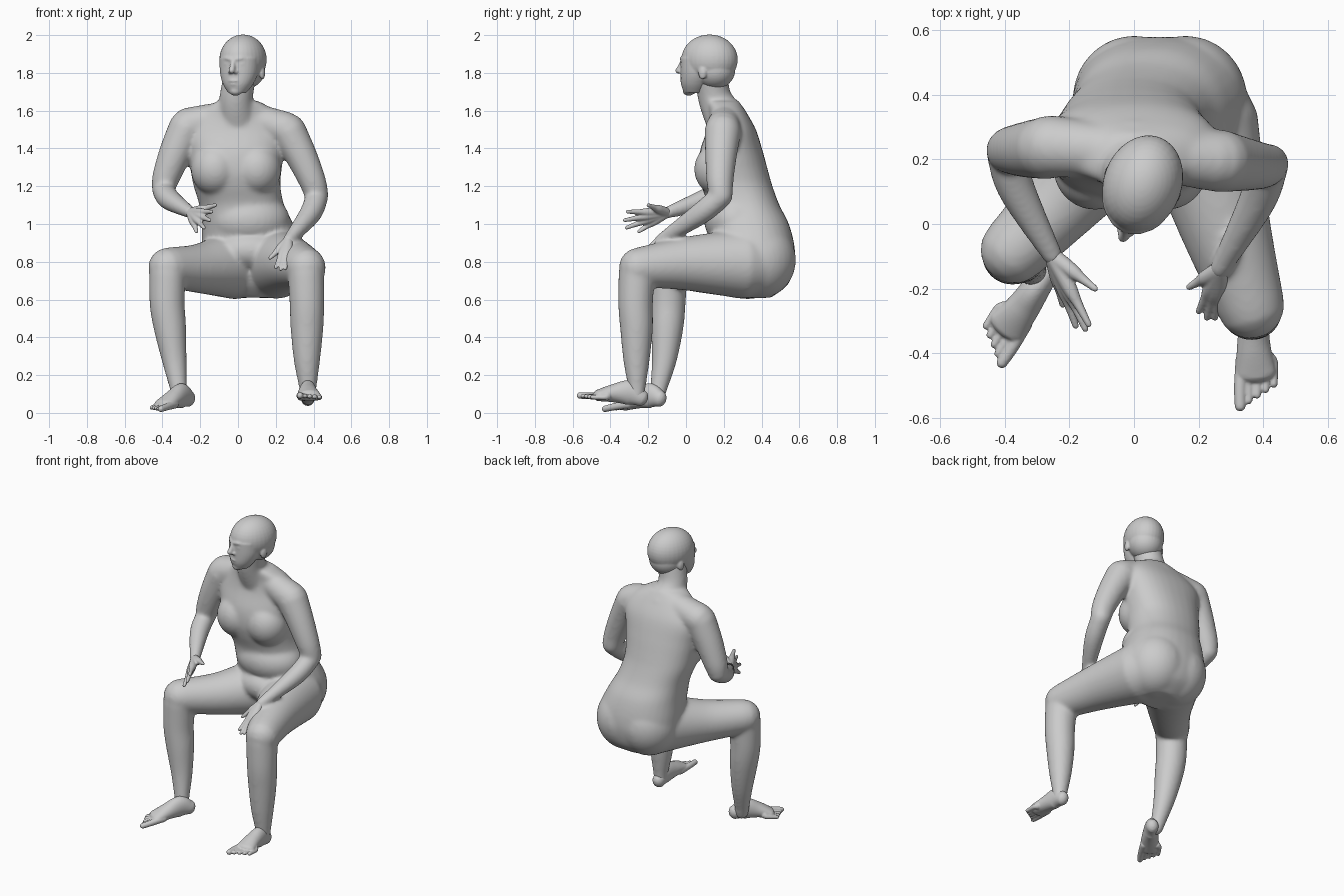
import bpy
import bmesh
import math
from mathutils import Matrix, Vector

STEPS = 6      # spline samples between stations
SEGMENTS = 32  # corners of each cross-section

default_cube = bpy.data.objects.get("Cube")
if default_cube:
    bpy.data.objects.remove(default_cube, do_unlink=True)

skin = bpy.data.materials.new("plain_grey")
skin.use_nodes = True
skin.diffuse_color = (0.6, 0.6, 0.6, 1.0)
skin.node_tree.nodes["Principled BSDF"].inputs["Base Color"].default_value = skin.diffuse_color


def spline(stations):
    """Smoothly interpolate stations of (x, y, z, width, depth)."""
    samples = []
    last = len(stations) - 1
    for i in range(last):
        a, b, c, d = (stations[min(max(i + k, 0), last)] for k in (-1, 0, 1, 2))
        for step in range(STEPS):
            t = step / STEPS
            samples.append([
                q + t * ((r - p) + t * ((2 * p - 5 * q + 4 * r - s) + t * (3 * (q - r) + s - p))) / 2
                for p, q, r, s in zip(a, b, c, d)])
    samples.append(list(stations[last]))
    return samples


def loft(bm, stations, side=(1, 0, 0), level=False, power=1.0):
    """Skin rings along a path; rounded ends unless level; power below 1 makes rings boxier."""
    samples = spline([tuple(s) if len(s) == 5 else (*s, s[3]) for s in stations])
    centres = [Vector(s[:3]) for s in samples]
    last = len(samples) - 1
    rings = []
    for i, sample in enumerate(samples):
        tangent = Vector((0, 0, 1))
        if not level:
            tangent = (centres[min(i + 1, last)] - centres[max(i - 1, 0)]).normalized()
        rings.append((centres[i], tangent, sample[3], sample[4]))
    if not level:
        def dome(ring, sign):
            centre, tangent, width, depth = ring
            caps = []
            for angle in (math.radians(a) for a in (25, 50, 75)):
                offset = tangent * sign * min(width, depth) * math.sin(angle)
                shrink = math.cos(angle)
                caps.append((centre + offset, tangent, width * shrink, depth * shrink))
            return caps
        rings = dome(rings[0], -1)[::-1] + rings + dome(rings[-1], 1)

    def swell(value):
        return math.copysign(abs(value) ** power, value)

    loops = []
    for centre, tangent, width, depth in rings:
        across = Vector(side)
        across = (across - tangent * across.dot(tangent)).normalized()
        out = tangent.cross(across)
        angles = [math.tau * k / SEGMENTS for k in range(SEGMENTS)]
        loops.append([bm.verts.new(centre + across * width * swell(math.cos(a))
                                   + out * depth * swell(math.sin(a))) for a in angles])
    for low, high in zip(loops, loops[1:]):
        for k in range(SEGMENTS):
            n = (k + 1) % SEGMENTS
            bm.faces.new((low[k], low[n], high[n], high[k]))
    bm.faces.new(loops[0][::-1])
    bm.faces.new(loops[-1])


def ellipsoid(bm, centre, radii):
    matrix = Matrix.Translation(centre) @ Matrix.Diagonal((*radii, 1))
    bmesh.ops.create_uvsphere(bm, u_segments=32, v_segments=20, radius=1, matrix=matrix)


def finish(bm, name, voxel, rounds):
    """Fuse the overlapping pieces into one soft skin."""
    bmesh.ops.recalc_face_normals(bm, faces=bm.faces)
    mesh = bpy.data.meshes.new(name)
    bm.to_mesh(mesh)
    bm.free()
    obj = bpy.data.objects.new(name, mesh)
    bpy.context.collection.objects.link(obj)
    mesh.materials.append(skin)
    fuse = obj.modifiers.new("fuse", 'REMESH')
    fuse.mode = 'VOXEL'
    fuse.voxel_size = voxel
    fuse.use_smooth_shade = True
    soften = obj.modifiers.new("soften", 'SMOOTH')
    soften.factor = 0.5
    soften.iterations = rounds


# Torso, from seat to collar
body = bmesh.new()
loft(body, [
    (0.09, 0.35, 0.61, 0.12, 0.10),
    (0.09, 0.36, 0.68, 0.22, 0.18),
    (0.08, 0.36, 0.78, 0.265, 0.215),
    (0.075, 0.355, 0.88, 0.267, 0.22),
    (0.05, 0.33, 1.00, 0.243, 0.215),
    (0.02, 0.305, 1.10, 0.225, 0.19),
    (-0.005, 0.27, 1.20, 0.23, 0.188),
    (-0.01, 0.25, 1.28, 0.24, 0.185),
    (-0.01, 0.24, 1.38, 0.255, 0.168),
    (-0.01, 0.24, 1.50, 0.27, 0.13),
    (0.0, 0.22, 1.59, 0.21, 0.1),
    (0.0, 0.19, 1.65, 0.11, 0.09)], level=True, power=0.88)
loft(body, [(-0.26, 0.24, 1.52, 0.097), (0, 0.22, 1.57, 0.08), (0.25, 0.195, 1.50, 0.095)],
     side=(0, 1, 0))
loft(body, [(0, 0.22, 1.54, 0.115), (-0.01, 0.155, 1.66, 0.09), (0.01, 0.135, 1.78, 0.087)])

# Chest, seat, belly and lap
for x in (-0.12, 0.1):
    ellipsoid(body, (x, 0.175, 1.29), (0.13, 0.132, 0.14))
for x in (0, 0.16):
    ellipsoid(body, (x, 0.385, 0.81), (0.19, 0.197, 0.205))
ellipsoid(body, (0.055, 0.26, 1.02), (0.22, 0.165, 0.15))
ellipsoid(body, (0.07, 0.22, 0.86), (0.2, 0.14, 0.11))

# Right arm
loft(body, [(-0.27, 0.235, 1.51, 0.097), (-0.33, 0.23, 1.38, 0.087),
            (-0.38, 0.228, 1.25, 0.074), (-0.395, 0.225, 1.19, 0.063)])
loft(body, [(-0.395, 0.215, 1.18, 0.06), (-0.362, 0.105, 1.13, 0.058), (-0.25, -0.1, 1.06, 0.032)])

# Left arm
loft(body, [(0.265, 0.195, 1.49, 0.097), (0.335, 0.185, 1.36, 0.084),
            (0.393, 0.18, 1.23, 0.072), (0.417, 0.185, 1.15, 0.063)])
loft(body, [(0.417, 0.18, 1.14, 0.06), (0.38, 0.07, 1.05, 0.058), (0.265, -0.14, 0.91, 0.032)])

# Right leg
loft(body, [(-0.02, 0.32, 0.785, 0.185), (-0.2, 0.1, 0.765, 0.132), (-0.37, -0.08, 0.77, 0.106)])
loft(body, [(-0.373, -0.09, 0.74, 0.097), (-0.375, -0.095, 0.58, 0.093),
            (-0.36, -0.1, 0.45, 0.086), (-0.337, -0.115, 0.28, 0.066),
            (-0.315, -0.145, 0.13, 0.046), (-0.305, -0.155, 0.08, 0.042)])

# Left leg
loft(body, [(0.2, 0.3, 0.79, 0.187), (0.28, 0, 0.79, 0.142), (0.36, -0.25, 0.77, 0.106)])
loft(body, [(0.36, -0.26, 0.74, 0.097), (0.365, -0.267, 0.58, 0.092),
            (0.365, -0.262, 0.45, 0.087), (0.365, -0.262, 0.28, 0.07),
            (0.37, -0.26, 0.13, 0.046), (0.37, -0.26, 0.09, 0.042)])
finish(body, "body", 0.01, 16)

# Head, modelled facing -y and then turned to its right
head = bmesh.new()
ellipsoid(head, (0, 0.005, 0.02), (0.121, 0.153, 0.133))
ellipsoid(head, (0, 0.035, -0.035), (0.106, 0.108, 0.1))
loft(head, [(0, -0.085, -0.157, 0.047, 0.05), (0, -0.072, -0.11, 0.08, 0.078),
            (0, -0.055, -0.05, 0.102, 0.096), (0, -0.045, 0.03, 0.108, 0.105)], level=True)
loft(head, [(0, -0.143, 0.018, 0.012), (0, -0.158, -0.015, 0.014), (0, -0.17, -0.038, 0.017)])
ellipsoid(head, (0, -0.142, -0.092), (0.032, 0.015, 0.009))
ellipsoid(head, (0, -0.138, -0.11), (0.027, 0.015, 0.009))
ellipsoid(head, (0, -0.112, -0.145), (0.034, 0.032, 0.026))
for s in (-1, 1):
    loft(head, [(s * 0.07, -0.108, 0.02, 0.012), (s * 0.04, -0.133, 0.026, 0.013),
                (s * 0.01, -0.143, 0.02, 0.013)], side=(0, 0, 1))
    ellipsoid(head, (s * 0.038, -0.13, -0.003), (0.02, 0.014, 0.01))
    ellipsoid(head, (s * 0.016, -0.153, -0.045), (0.011, 0.014, 0.01))
    ellipsoid(head, (s * 0.11, 0.005, -0.05), (0.013, 0.023, 0.035))
head.transform(Matrix.Translation((0.025, 0.12, 1.85)) @ Matrix.Rotation(math.radians(-20), 4, 'Z'))
finish(head, "head", 0.006, 4)


# Hands: each digit runs from the wrist, so the bases merge into a palm
def hand(name, wrist, tips):
    bm = bmesh.new()
    wrist = Vector(wrist)
    for tip in map(Vector, tips):
        path = [(0, 0.026), (0.45, 0.023), (0.7, 0.015), (1, 0.01)]
        loft(bm, [(*wrist.lerp(tip, along), radius) for along, radius in path])
    finish(bm, name, 0.005, 2)


hand("right_hand", (-0.25, -0.1, 1.06),
     [(-0.12, -0.2, 1.1), (-0.14, -0.31, 1.065), (-0.15, -0.325, 1.02),
      (-0.18, -0.315, 0.98), (-0.22, -0.25, 0.96)])
hand("left_hand", (0.265, -0.14, 0.91),
     [(0.17, -0.195, 0.82), (0.2, -0.27, 0.77), (0.225, -0.29, 0.76),
      (0.25, -0.29, 0.765), (0.275, -0.27, 0.78)])


# Feet: origin under the back of the heel, toes toward -y, little toe outward
def foot(name, mirror, heel, yaw, pitch):
    bm = bmesh.new()
    loft(bm, [(0, -0.04, 0.045, 0.038, 0.045), (0, -0.1, 0.065, 0.044, 0.066),
              (0, -0.18, 0.053, 0.052, 0.05), (0.006, -0.26, 0.032, 0.062, 0.032)])
    for i in range(5):
        x = -0.042 + 0.026 * i
        end = -0.362 + 0.017 * i
        size = 0.017 if i == 0 else 0.012
        loft(bm, [(x * 0.8, -0.22, 0.03, 0.023), (x, end + 0.06, 0.024, size + 0.002),
                  (x, end, 0.018, size)])
    bm.transform(Matrix.Translation(heel)
                 @ Matrix.Rotation(math.radians(yaw), 4, 'Z')
                 @ Matrix.Rotation(math.radians(pitch), 4, 'X')
                 @ Matrix.Diagonal((mirror, 1, 1, 1)))
    finish(bm, name, 0.005, 2)


foot("right_foot", -1, (-0.24, -0.105, 0.035), -34, 5)
foot("left_foot", 1, (0.37, -0.205, 0.03), 0, -7)
